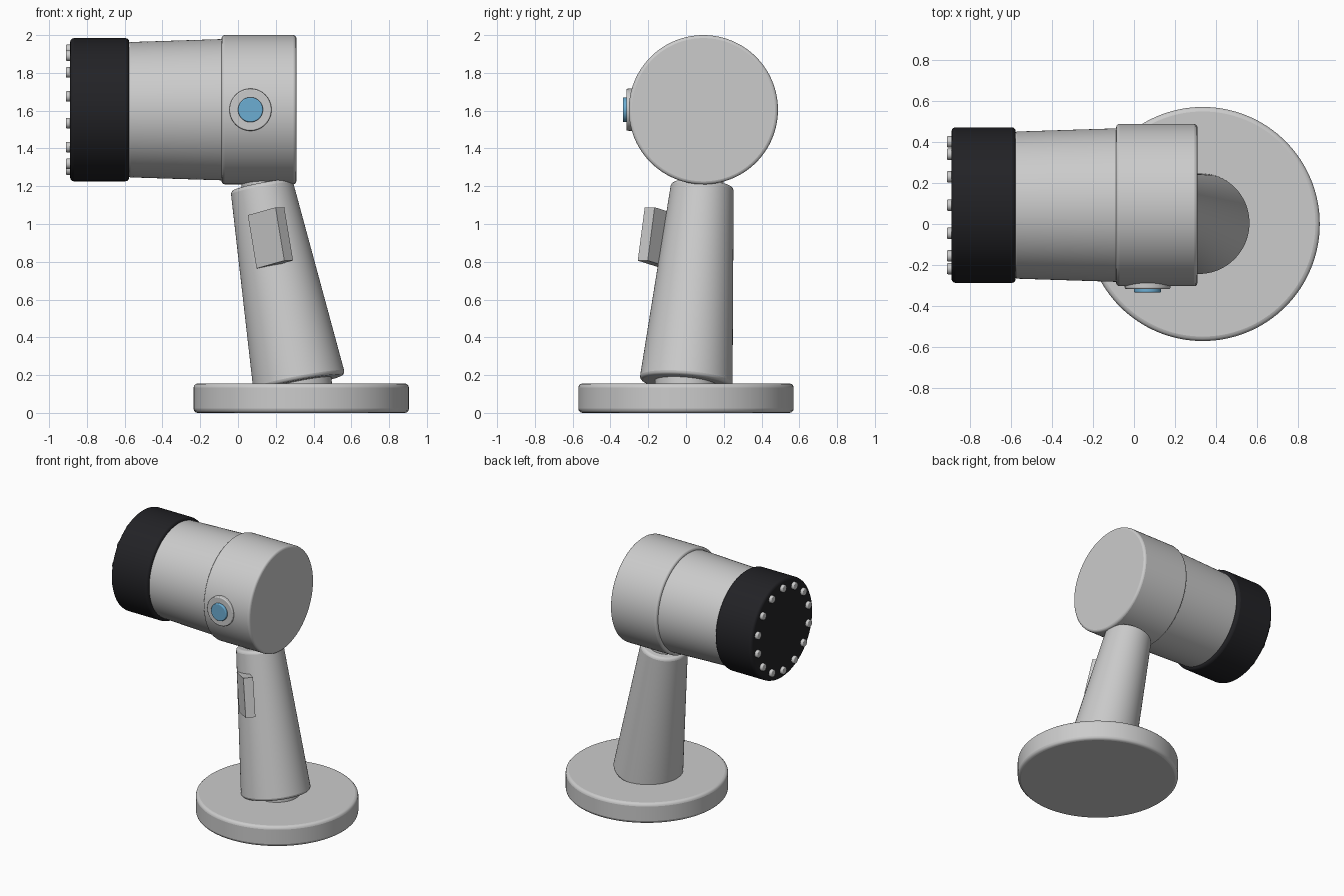
import bpy, math
from mathutils import Vector, Matrix

if "Cube" in bpy.data.objects:
    bpy.data.objects.remove(bpy.data.objects["Cube"])


def material(name, rgb):
    m = bpy.data.materials.new(name)
    m.diffuse_color = (*rgb, 1)
    m.use_nodes = True
    m.node_tree.nodes["Principled BSDF"].inputs["Base Color"].default_value = m.diffuse_color
    return m


WHITE = material("light_shell", (0.8, 0.81, 0.83))
BLACK = material("black_shell", (0.016, 0.016, 0.019))
BLUE = material("blue_button", (0.15, 0.42, 0.65))


def finish(ob, name, mat, bevel):
    ob.name = name
    if mat:
        ob.data.materials.append(mat)
    if bevel:
        b = ob.modifiers.new("bevel", "BEVEL")
        b.width, b.segments, b.limit_method = bevel, 3, "ANGLE"
        b.angle_limit = math.radians(50)
    bpy.ops.object.shade_smooth_by_angle(angle=math.radians(35))
    return ob


def tapered(name, p1, p2, r1, r2, mat=None, bevel=0.0, sides=96):
    """Round part running from p1 (radius r1) to p2 (radius r2)."""
    p1, p2 = Vector(p1), Vector(p2)
    d = p2 - p1
    bpy.ops.mesh.primitive_cone_add(
        vertices=sides, radius1=r1, radius2=r2, depth=d.length,
        location=(p1 + p2) / 2, rotation=d.to_track_quat("Z", "Y").to_euler())
    return finish(bpy.context.object, name, mat, bevel)


# Base disc and neck
tapered("base", (0.335, 0, 0), (0.335, 0, 0.156), 0.57, 0.57, None, 0.022, 128)
tapered("base_neck", (0.333, 0, 0.14), (0.325, 0, 0.22), 0.165, 0.165, WHITE)

# Leaning tapered arm, with a short hidden neck into the head
arm_low, arm_top = (0.325, 0, 0.157), (0.124, 0.087, 1.207)
tapered("arm", arm_low, arm_top, 0.247, 0.166, WHITE, 0.02)
tapered("head_neck", (0.13, 0.087, 1.18), (0.12, 0.092, 1.3), 0.11, 0.11, WHITE)

# Fin-like block set at 45 degrees into the front of the arm
axis = Vector((-0.165, 0.13, 1)).normalized()
thick = Vector((0.66, 0.75, 0))
thick = (thick - axis * thick.dot(axis)).normalized()
inward = axis.cross(thick)
center = Vector((0.222, -0.237, 0.947)) + thick * 0.035 + inward * 0.1
rot = Matrix((thick, inward, axis)).transposed().to_4x4()
bpy.ops.mesh.primitive_cube_add(size=1)
block = bpy.context.object
block.matrix_world = Matrix.Translation(center) @ rot @ Matrix.Diagonal((0.07, 0.2, 0.288, 1))
finish(block, "arm_block", None, 0)

# Barrel-shaped head along x
Y, Z = 0.092, 1.605


def barrel(name, x1, x2, r1, r2, mat=None, bevel=0.0):
    return tapered(name, (x1, Y, Z), (x2, Y, Z), r1, r2, mat, bevel, 128)


barrel("rear_shell", -0.087, 0.309, 0.395, 0.395, WHITE, 0.016)
barrel("middle_shell", -0.578, -0.08, 0.358, 0.374, None, 0.008)
barrel("front_ring", -0.889, -0.576, 0.379, 0.379, BLACK, 0.02)

# Ring of bolts on the black end
for i in range(14):
    a = 2 * math.pi * i / 14
    y, z = Y + 0.317 * math.sin(a), Z + 0.317 * math.cos(a)
    tapered(f"bolt_{i + 1}", (-0.88, y, z), (-0.911, y, z), 0.028, 0.028, WHITE, 0.006, 24)

# Button with its surround on the side of the head
tapered("button_surround", (0.066, -0.25, Z), (0.066, -0.316, Z), 0.113, 0.111, WHITE, 0.006, 64)
tapered("button", (0.066, -0.3, Z), (0.066, -0.334, Z), 0.066, 0.066, BLUE, 0.006, 48)
